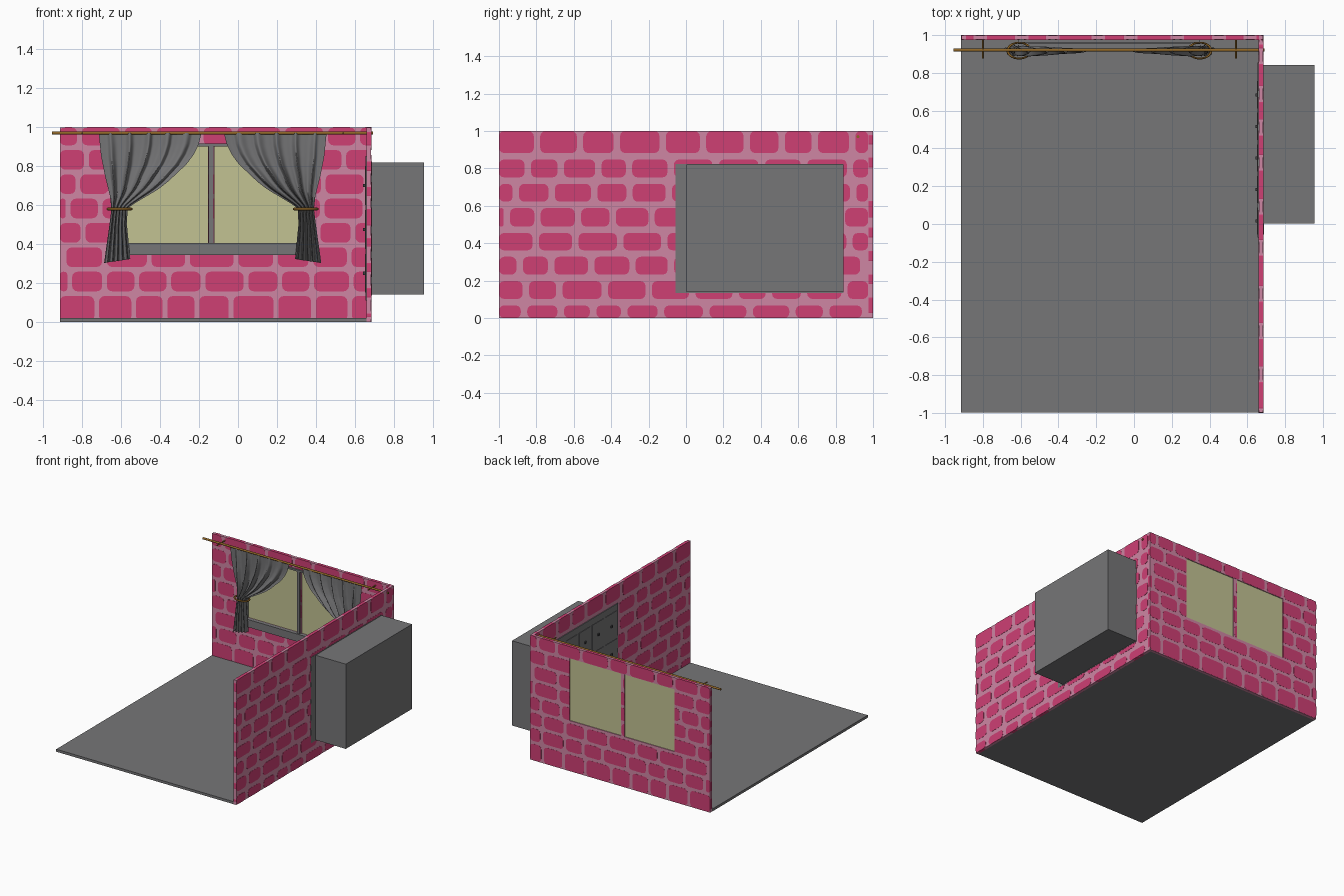
import bpy, bmesh, math, random
from mathutils import Vector

if "Cube" in bpy.data.objects:
    bpy.data.objects.remove(bpy.data.objects["Cube"])

random.seed(4)


def mat(name, rgb):
    m = bpy.data.materials.new(name)
    m.diffuse_color = (*rgb, 1)
    m.use_nodes = True
    m.node_tree.nodes["Principled BSDF"].inputs["Base Color"].default_value = m.diffuse_color
    return m


GREY = mat("grey", (0.18, 0.18, 0.185))
BRICK = mat("brick pink", (0.62, 0.05, 0.175))
MORTAR = mat("mortar pink", (0.62, 0.24, 0.37))
PANE = mat("pale yellow pane", (0.54, 0.54, 0.29))
BRASS = mat("brown brass", (0.27, 0.13, 0.02))
DARK = mat("dark grey", (0.05, 0.05, 0.055))


def finish(name, bm, material, smooth=False):
    bmesh.ops.recalc_face_normals(bm, faces=bm.faces)
    me = bpy.data.meshes.new(name)
    bm.to_mesh(me)
    bm.free()
    if material:
        me.materials.append(material)
    for p in me.polygons:
        p.use_smooth = smooth
    ob = bpy.data.objects.new(name, me)
    bpy.context.collection.objects.link(ob)
    return ob


def add_box(bm, x0, x1, y0, y1, z0, z1):
    r = bmesh.ops.create_cube(bm, size=1)
    for v in r["verts"]:
        v.co = Vector(((x0 + x1) / 2 + v.co.x * (x1 - x0),
                       (y0 + y1) / 2 + v.co.y * (y1 - y0),
                       (z0 + z1) / 2 + v.co.z * (z1 - z0)))


def box(name, material, *dims):
    bm = bmesh.new()
    add_box(bm, *dims)
    return finish(name, bm, material)


def tube(name, material, a, b, r, sides=12):
    a, b = Vector(a), Vector(b)
    bm = bmesh.new()
    bmesh.ops.create_cone(bm, cap_ends=True, segments=sides, radius1=r, radius2=r, depth=(b - a).length)
    rot = (b - a).to_track_quat("Z", "Y")
    for v in bm.verts:
        v.co = rot @ v.co + (a + b) / 2
    return finish(name, bm, material)


def bricks(name, u0, u1, joints, gap, place):
    """Rows of rounded stones running through the whole wall thickness."""
    bm = bmesh.new()
    for z0, z1 in zip(joints, joints[1:]):
        u = u0 - random.uniform(0, 0.15)
        while u < u1:
            w = random.uniform(0.16, 0.25)
            a, b = max(u + gap / 2, u0), min(u + w - gap / 2, u1)
            u += w
            if b - a < 0.02:
                continue
            c, d = max(z0 + gap / 2, 0), min(z1 - gap / 2, 1)
            r = min(0.028, (b - a) * 0.45, (d - c) * 0.45)
            pts = []
            for k, (cu, cz) in enumerate(((b - r, d - r), (a + r, d - r), (a + r, c + r), (b - r, c + r))):
                for j in range(4):
                    t = math.pi / 2 * (k + j / 3)
                    pts.append((cu + r * math.cos(t), cz + r * math.sin(t)))
            lo = [bm.verts.new(place(p, q, 0)) for p, q in pts]
            hi = [bm.verts.new(place(p, q, 1)) for p, q in pts]
            bm.faces.new(lo)
            bm.faces.new(hi)
            n = len(pts)
            for i in range(n):
                bm.faces.new((lo[i], lo[(i + 1) % n], hi[(i + 1) % n], hi[i]))
    return finish(name, bm, BRICK)


# floor
box("floor", GREY, -0.915, 0.662, -0.998, 0.978, 0, 0.02)

# walls with stones
side_wall = box("side_wall", MORTAR, 0.661, 0.684, -0.999, 0.975, 0, 0.999)
side_bricks = bricks("side_wall_bricks", -1, 0.974,
                     [-0.06, 0.085, 0.215, 0.345, 0.472, 0.605, 0.735, 0.865, 1.02], 0.034,
                     lambda u, z, s: (0.66 + 0.0255 * s, u, z))
back_wall = box("back_wall", MORTAR, -0.914, 0.684, 0.976, 0.999, 0, 0.999)
back_bricks = bricks("back_wall_bricks", -0.915, 0.685,
                     [-0.01, 0.145, 0.27, 0.395, 0.52, 0.645, 0.77, 0.895, 1.02], 0.024,
                     lambda u, z, s: (u, 0.975 + 0.025 * s, z))

# window openings
PANES = ((-0.597, -0.154), (-0.121, 0.333))
bm = bmesh.new()
for a, b in PANES:
    add_box(bm, a, b, 0.9, 1.1, 0.405, 0.905)
cutter = finish("window_cutter", bm, None)
cutter.hide_render = True
for ob in (back_wall, back_bricks):
    m = ob.modifiers.new("opening", "BOOLEAN")
    m.operation = "DIFFERENCE"
    m.solver = "EXACT"
    m.object = cutter
    bpy.context.view_layer.objects.active = ob
    bpy.ops.object.modifier_apply(modifier=m.name)
bpy.data.objects.remove(cutter)

# panes, frame and sill
for i, (a, b) in enumerate(PANES):
    box(f"window_pane_{i}", PANE, a, b, 0.986, 0.993, 0.405, 0.905)
bm = bmesh.new()
add_box(bm, -0.151, -0.127, 0.962, 0.98, 0.4, 0.91)
add_box(bm, -0.615, 0.35, 0.962, 0.98, 0.902, 0.916)
add_box(bm, -0.615, -0.595, 0.962, 0.98, 0.4, 0.91)
add_box(bm, 0.331, 0.35, 0.962, 0.98, 0.4, 0.91)
finish("window_frame", bm, GREY)
box("window_sill", GREY, -0.615, 0.35, 0.952, 0.98, 0.345, 0.406)

# curtain rod and brackets
tube("curtain_rod", BRASS, (-0.955, 0.92, 0.97), (0.692, 0.92, 0.97), 0.008)
for i, x in enumerate((-0.8, 0.54)):
    tube(f"rod_bracket_{i}", BRASS, (x, 0.875, 0.97), (x, 0.977, 0.97), 0.005, 8)


def interp(table, z):
    for (z0, a), (z1, b) in zip(table, table[1:]):
        if z0 >= z >= z1:
            return a + (b - a) * (z0 - z) / (z0 - z1)
    return table[-1][1]


# curtains: gathered cloth between an outer and an inner edge curve
OUTER = [(0.97, -0.715), (0.85, -0.703), (0.75, -0.683), (0.65, -0.658), (0.58, -0.65), (0.5, -0.66), (0.3, -0.688)]
INNER = [(0.97, -0.185), (0.91, -0.2), (0.86, -0.225), (0.81, -0.262), (0.77, -0.305), (0.72, -0.358),
         (0.68, -0.41), (0.63, -0.495), (0.6, -0.545), (0.58, -0.567), (0.5, -0.57), (0.3, -0.55)]
DEPTH = [(0.97, 0.013), (0.8, 0.024), (0.65, 0.034), (0.58, 0.03), (0.5, 0.033), (0.3, 0.037)]


def curtain(name, flip):
    bm = bmesh.new()
    nu, nv = 96, 48
    rows = []
    for j in range(nv + 1):
        row = []
        for i in range(nu + 1):
            u = i / nu
            z = 0.97 - (0.97 - 0.303 - 0.02 * u) * j / nv
            a, b = interp(OUTER, z), interp(INNER, z)
            x = a + (b - a) * (u + 0.012 * math.sin(u * 31))
            env = 0.35 + 0.65 * math.sin(math.pi * u) ** 0.6 if 0 < u < 1 else 0.35
            wave = 0.75 * math.sin(u * 2 * math.pi * 5.5 + 0.8 * z) + 0.25 * math.sin(u * 2 * math.pi * 11 + 3 * z)
            y = 0.92 + interp(DEPTH, z) * env * wave
            row.append(bm.verts.new((-0.26 - x if flip else x, y, z)))
        rows.append(row)
    for r, s in zip(rows, rows[1:]):
        for i in range(nu):
            bm.faces.new((r[i], r[i + 1], s[i + 1], s[i]))
    finish(name, bm, GREY, True)


def tie_ring(name, x):
    bpy.ops.mesh.primitive_torus_add(location=(x, 0.918, 0.58), major_radius=0.06, minor_radius=0.007,
                                     major_segments=32, minor_segments=8)
    ob = bpy.context.object
    ob.name = name
    ob.scale = (1, 0.7, 1)
    ob.data.materials.append(BRASS)
    bpy.ops.object.shade_smooth()


curtain("curtain_left", False)
curtain("curtain_right", True)
tie_ring("curtain_tie_left", -0.608)
tie_ring("curtain_tie_right", 0.348)

# recessed cabinet: body outside the wall, face plate through it
box("cabinet_body", GREY, 0.68, 0.955, 0.003, 0.842, 0.14, 0.82)
box("cabinet_plate", GREY, 0.658, 0.687, -0.055, 0.842, 0.135, 0.825)
box("cabinet_fascia", GREY, 0.655, 0.662, -0.072, 0.855, 0.11, 0.852)

# drawer fronts and knobs
bm, kn = bmesh.new(), bmesh.new()
for c in range(5):
    for r in range(3):
        y, z = 0.016 + 0.167 * c, 0.25 + 0.225 * r
        add_box(bm, 0.652, 0.656, y - 0.072, y + 0.072, z - 0.1, z + 0.1)
        add_box(kn, 0.642, 0.653, y - 0.008, y + 0.008, z - 0.008, z + 0.008)
finish("drawer_fronts", bm, GREY)
finish("drawer_knobs", kn, DARK)
